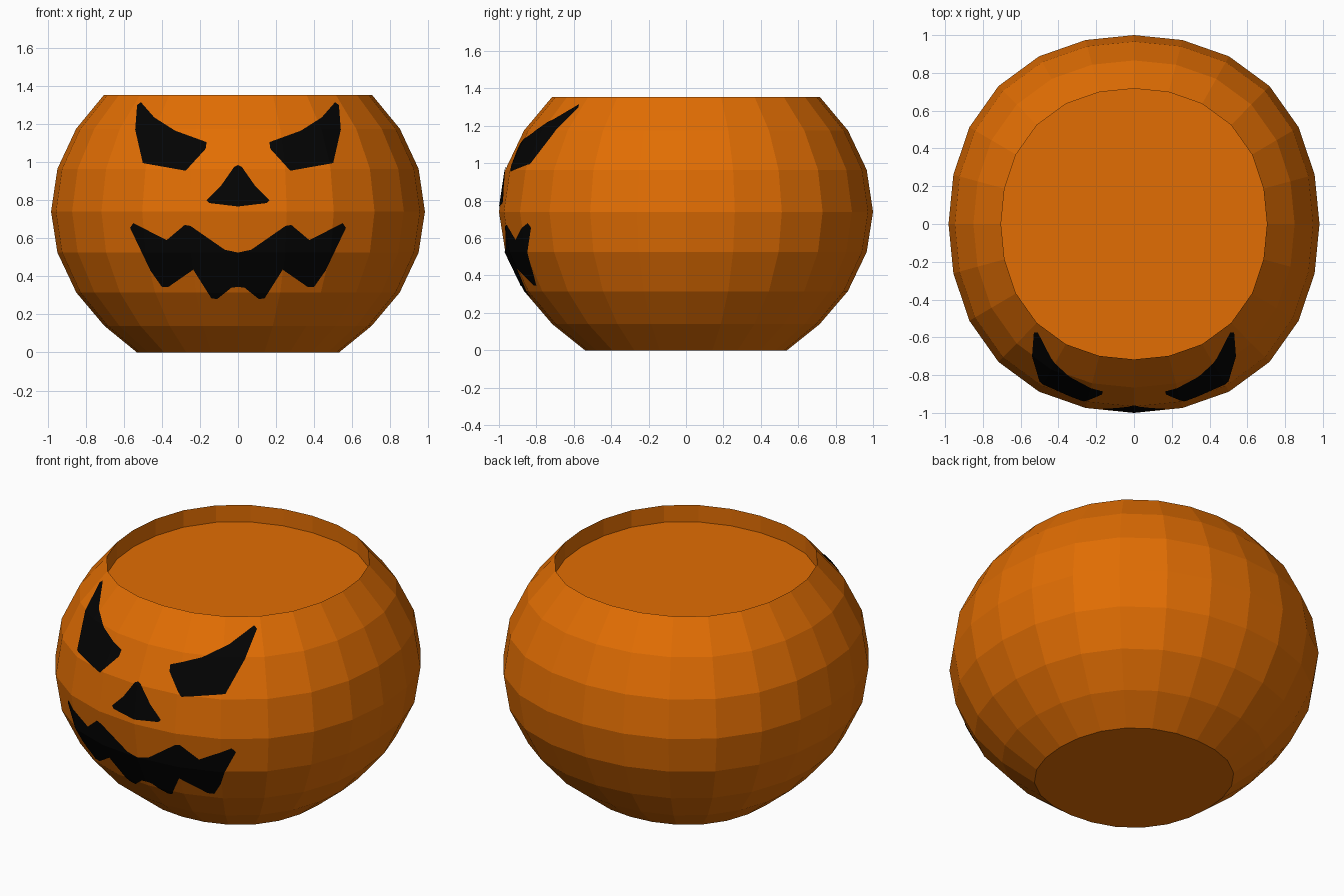
import bpy, bmesh, math

if "Cube" in bpy.data.objects:
    bpy.data.objects.remove(bpy.data.objects["Cube"])

SIDES, XS, ZC = 24, 0.982, 0.74
PROFILE = [(.54, 0), (.715, .14), (.865, .315), (.966, .525), (1, .74),
           (.966, .965), (.866, 1.175), (.717, 1.353)]


def material(name, rgb):
    m = bpy.data.materials.new(name)
    m.diffuse_color = (*rgb, 1)
    m.use_nodes = True
    m.node_tree.nodes["Principled BSDF"].inputs["Base Color"].default_value = m.diffuse_color
    return m


orange = material("pumpkin orange", (.76, .155, .001))
black = material("carving black", (.001, .001, .001))


def make_object(name, bm, mat):
    me = bpy.data.meshes.new(name)
    bm.to_mesh(me)
    bm.free()
    me.materials.append(mat)
    ob = bpy.data.objects.new(name, me)
    bpy.context.collection.objects.link(ob)
    return ob


def lathe(profile, scale=1.0):
    """Faceted, slightly squarish rings with a flat bottom."""
    bm = bmesh.new()
    rings = []
    for r, z in profile:
        ring = []
        for i in range(SIDES):
            a = 2 * math.pi * i / SIDES
            rr = r * scale * (1 + .033 * math.sin(2 * a) ** 2)
            ring.append(bm.verts.new((rr * XS * math.sin(a), -rr * math.cos(a),
                                      ZC + (z - ZC) * scale)))
        rings.append(ring)
    for a, b in zip(rings, rings[1:]):
        for i in range(SIDES):
            j = (i + 1) % SIDES
            bm.faces.new((a[i], a[j], b[j], b[i]))
    bm.faces.new(rings[0][::-1])
    return bm, rings


# Pumpkin bowl: short upright inner wall down to a flat floor
bm, rings = lathe(PROFILE + [(.717, 1.25)])
bm.faces.new(rings[-1])
make_object("pumpkin_bowl", bm, orange)

# Carved face outlines in x, z
EYE = [(.51, 1.315), (.44, 1.235), (.33, 1.165), (.165, 1.105), (.17, 1.07),
       (.275, .955), (.50, .995), (.54, 1.17), (.53, 1.30)]
NOSE = [(0, .985), (.02, .975), (.09, .875), (.165, .80), (.15, .785), (0, .767)]
MOUTH = [(0, .525), (.07, .54), (.25, .665), (.28, .67), (.375, .59), (.55, .68),
         (.567, .655), (.46, .43), (.40, .345), (.365, .345), (.235, .435),
         (.14, .285), (.11, .28), (.035, .34), (0, .345)]


def mirrored(half):
    return half + [(-x, z) for x, z in reversed(half) if x > 0]


def carving(name, outline):
    """Thin black skin: a slightly larger shell trimmed by the outline."""
    shell_bm, shell_rings = lathe(PROFILE, 1.004)
    shell_bm.faces.new(shell_rings[-1])
    skin = make_object(name, shell_bm, black)
    cb = bmesh.new()
    face = cb.faces.new([cb.verts.new((x, -1.2, z)) for x, z in outline])
    ext = bmesh.ops.extrude_face_region(cb, geom=[face])
    bmesh.ops.translate(cb, vec=(0, 1, 0),
                        verts=[v for v in ext["geom"] if isinstance(v, bmesh.types.BMVert)])
    bmesh.ops.recalc_face_normals(cb, faces=cb.faces)
    cutter = make_object(name + "_cutter", cb, black)
    cutter.hide_render = True
    mod = skin.modifiers.new("trim", 'BOOLEAN')
    mod.operation, mod.solver, mod.object = 'INTERSECT', 'EXACT', cutter
    dg = bpy.context.evaluated_depsgraph_get()
    out = bmesh.new()
    out.from_object(skin, dg)
    skin.modifiers.clear()
    # keep only the outward front faces
    out.normal_update()
    drop = [f for f in out.faces if f.normal.y > -.1]
    bmesh.ops.delete(out, geom=drop, context='FACES')
    out.to_mesh(skin.data)
    out.free()
    bpy.data.objects.remove(cutter)


carving("right_eye", EYE)
carving("left_eye", [(-x, z) for x, z in reversed(EYE)])
carving("nose", mirrored(NOSE))
carving("mouth", mirrored(MOUTH))
